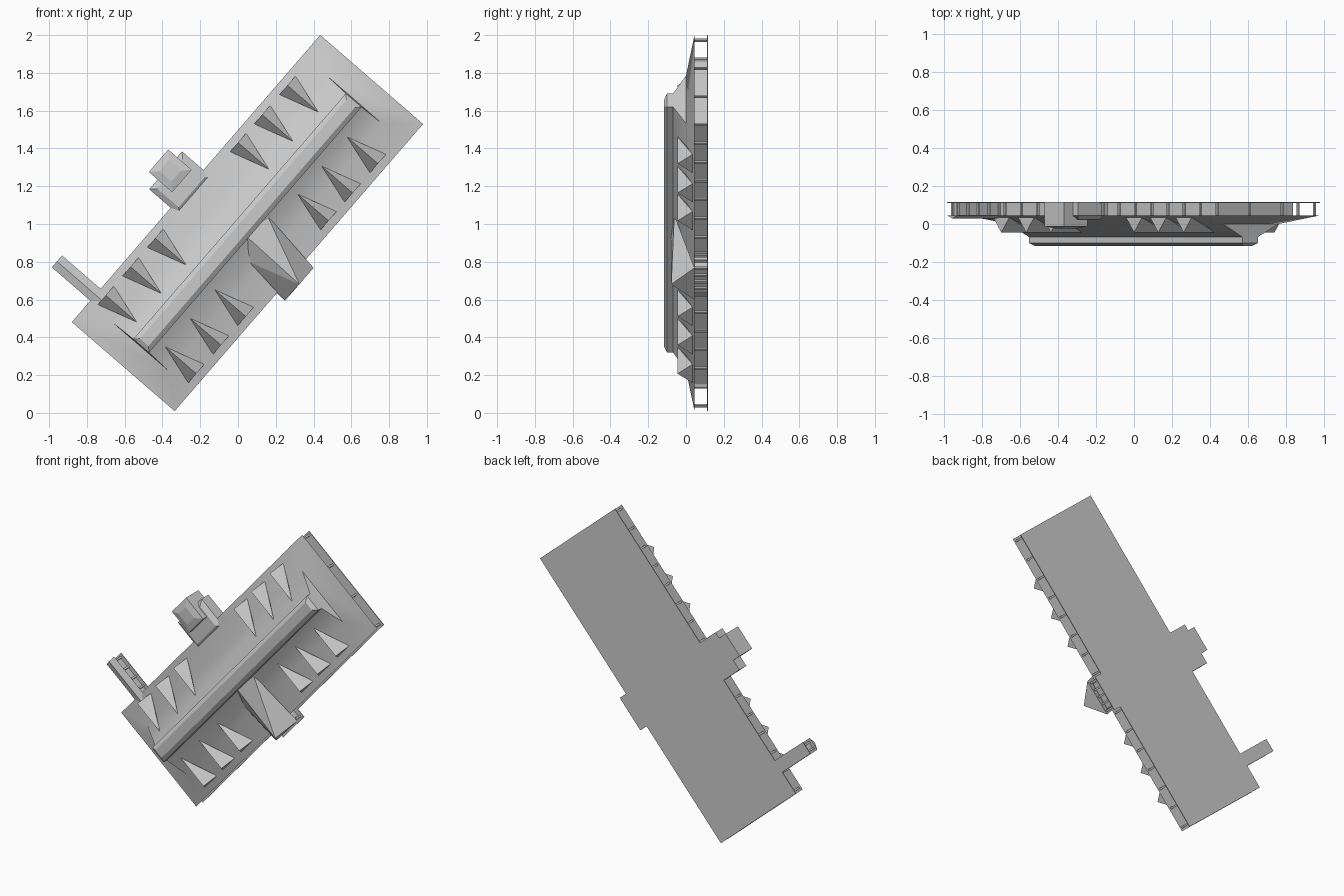
import bpy, bmesh, math
from mathutils import Matrix, Vector

cube = bpy.data.objects.get("Cube")
if cube:
    bpy.data.objects.remove(cube, do_unlink=True)

stone = bpy.data.materials.new("pale grey")
stone.use_nodes = True
GREY = (0.6, 0.6, 0.6, 1)
stone.diffuse_color = GREY
stone.node_tree.nodes["Principled BSDF"].inputs["Base Color"].default_value = GREY

# Building frame: u runs along the ridge, v across it, h up from the plan
ANGLE = math.radians(49.13)
c, s = math.cos(ANGLE), math.sin(ANGLE)
FRAME = Matrix(((c, -s, 0, 0.05), (0, 0, -1, 0), (s, c, 0, 1.005), (0, 0, 0, 1)))
FLOOR, EAVE = -0.117, -0.045


def finish(name, bm, smooth=35):
    bmesh.ops.recalc_face_normals(bm, faces=bm.faces)
    mesh = bpy.data.meshes.new(name)
    bm.to_mesh(mesh)
    bm.free()
    mesh.materials.append(stone)
    obj = bpy.data.objects.new(name, mesh)
    bpy.context.collection.objects.link(obj)
    obj.matrix_world = FRAME
    if smooth:
        bpy.ops.object.select_all(action='DESELECT')
        obj.select_set(True)
        bpy.context.view_layer.objects.active = obj
        bpy.ops.object.shade_smooth_by_angle(angle=math.radians(smooth))
    return obj


def loft(bm, rings, centre=(0, 0)):
    """Stack rectangles given as (half length, half width, height)."""
    loops = []
    for a, b, h in rings:
        loops.append([bm.verts.new((centre[0] + i * a, centre[1] + j * b, h))
                      for i, j in ((-1, -1), (1, -1), (1, 1), (-1, 1))])
    bm.faces.new(loops[0])
    bm.faces.new(loops[-1])
    for low, high in zip(loops, loops[1:]):
        for k in range(4):
            n = (k + 1) % 4
            bm.faces.new((low[k], low[n], high[n], high[k]))


def block(name, u, v, heights):
    """Box over a plan span; each height is (h, inset)."""
    bm = bmesh.new()
    a, b = (u[1] - u[0]) / 2, (v[1] - v[0]) / 2
    loft(bm, [(a - i, b - i, h) for h, i in heights], (sum(u) / 2, sum(v) / 2))
    return finish(name, bm, 0)


def hull(name, points):
    bm = bmesh.new()
    for p in points:
        bm.verts.new(p)
    bmesh.ops.convex_hull(bm, input=bm.verts)
    return finish(name, bm, 0)


def gallery(name, u, v, inset, gaps_u, gaps_v):
    """Thin floor, recessed wall and a row of slim posts under the eaves."""
    block(name + "_floor", u, v, [(FLOOR, 0), (FLOOR + 0.005, 0)])
    block(name + "_wall", (u[0] + inset, u[1] - inset), (v[0] + inset, v[1] - inset),
          [(FLOOR, 0), (EAVE, 0)])
    m = 0.02
    spots = set()
    for i in range(gaps_u + 1):
        x = u[0] + m + (u[1] - u[0] - 2 * m) * i / gaps_u
        spots |= {(x, v[0] + m), (x, v[1] - m)}
    for j in range(gaps_v + 1):
        y = v[0] + m + (v[1] - v[0] - 2 * m) * j / gaps_v
        spots |= {(u[0] + m, y), (u[1] - m, y)}
    bm = bmesh.new()
    for spot in sorted(spots):
        loft(bm, [(0.006, 0.006, FLOOR), (0.006, 0.006, EAVE)], spot)
    finish(name + "_posts", bm, 0)


# Main hall: gallery, hipped roof with gablets and raised ridge beam
gallery("hall", (-1.005, 1.005), (-0.36, 0.36), 0.1, 15, 3)
bm = bmesh.new()
loft(bm, [(1.005, 0.36, EAVE), (0.865, 0.193, 0), (0.86, 0.055, 0.068),
          (0.86, 0.055, 0.1), (0.835, 0.03, 0.117)])
finish("hall_roof", bm, 30)

# Dormers: three in each half of both slopes
for side, label in ((1, "left"), (-1, "right")):
    for n, u in enumerate((-0.78, -0.58, -0.38, 0.29, 0.485, 0.69)):
        hull(f"dormer_{label}_{n + 1}",
             [(u - 0.065, side * 0.317, -0.035), (u + 0.065, side * 0.317, -0.035),
              (u, side * 0.317, 0.045), (u, side * 0.1, 0.045), (u, side * 0.2, -0.035)])

# Cross wing with its own gable
gallery("wing", (-0.18, 0.05), (-0.42, -0.2), 0.03, 4, 3)
hull("wing_roof", [(-0.057, -0.05, 0.08), (-0.065, -0.42, 0.078),
                   (-0.18, -0.415, EAVE), (0.05, -0.42, EAVE),
                   (-0.15, -0.14, 0.02), (0.1, -0.05, 0.062)])

# Entrance annex and tower on the opposite side
block("annex", (-0.205, 0.06), (0.3, 0.51), [(FLOOR, 0), (EAVE, 0), (-0.025, 0.03)])
block("tower", (-0.137, 0.02), (0.408, 0.572), [(FLOOR, 0), (0.012, 0), (0.023, 0.04)])

# Narrow covered passage near the end of the hall
gallery("passage", (-0.855, -0.772), (0.3, 0.63), 0.025, 1, 4)
hull("passage_roof", [(u, v, h) for v in (0.3, 0.63)
                      for u, h in ((-0.855, EAVE), (-0.772, EAVE), (-0.8135, -0.03))])
